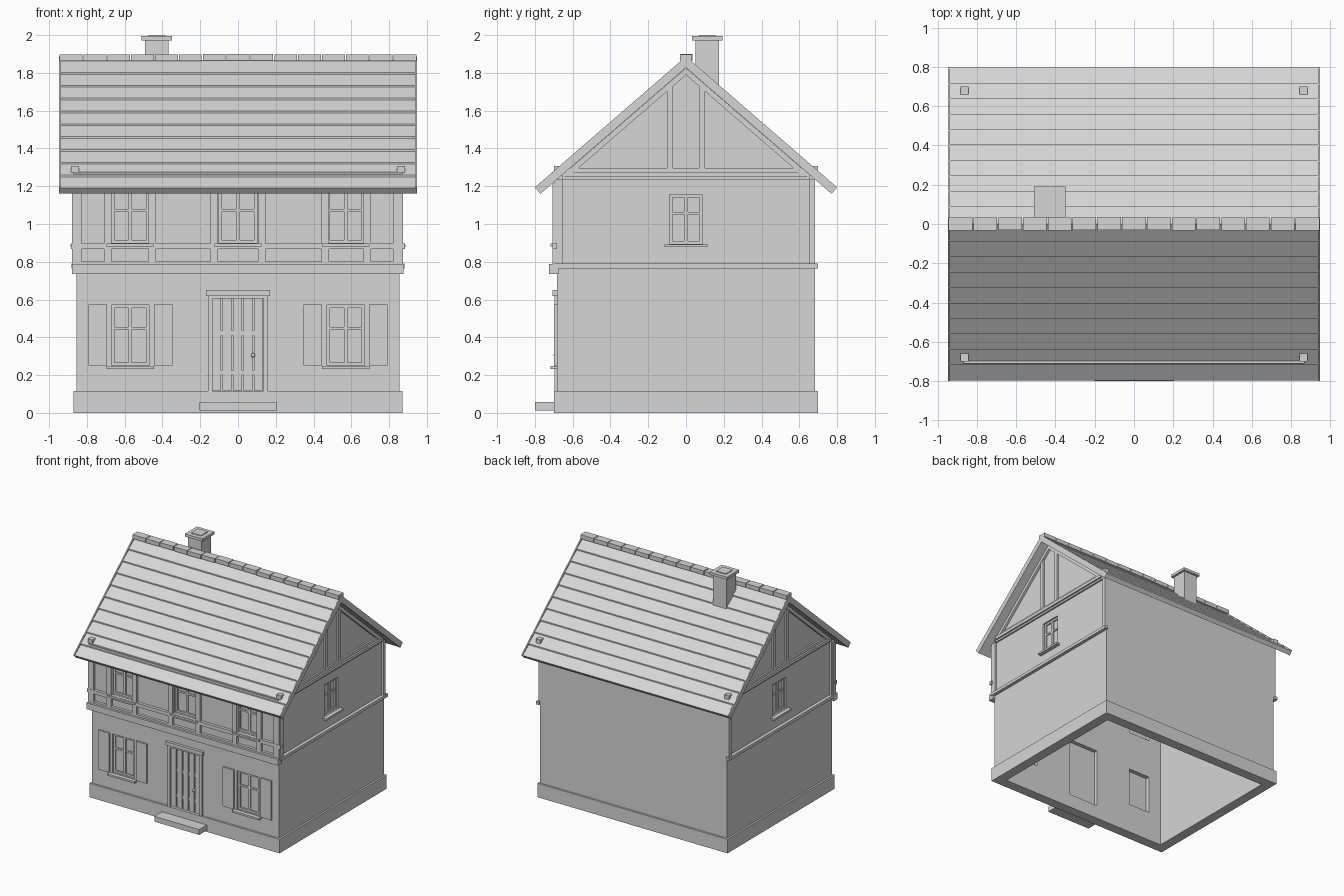
import bpy, bmesh, math, random
from mathutils import Matrix, Vector

if "Cube" in bpy.data.objects:
    bpy.data.objects.remove(bpy.data.objects["Cube"])

random.seed(4)
plaster = bpy.data.materials.new("light grey")
plaster.diffuse_color = (0.67, 0.67, 0.67, 1)
plaster.use_nodes = True
plaster.node_tree.nodes["Principled BSDF"].inputs["Base Color"].default_value = plaster.diffuse_color
WX, WY = 0.855, 0.684         # outer wall faces
SLOPE = 0.866                 # roof rise over run


def finish(name, bm):
    bmesh.ops.recalc_face_normals(bm, faces=bm.faces)
    me = bpy.data.meshes.new(name)
    bm.to_mesh(me)
    bm.free()
    me.materials.append(plaster)
    ob = bpy.data.objects.new(name, me)
    bpy.context.collection.objects.link(ob)
    return ob


def boxes(name, items):
    """One object made of axis-aligned boxes (x0, x1, y0, y1, z0, z1)."""
    bm = bmesh.new()
    for x0, x1, y0, y1, z0, z1 in items:
        m = Matrix.Translation(((x0 + x1) / 2, (y0 + y1) / 2, (z0 + z1) / 2))
        m = m @ Matrix.Diagonal((abs(x1 - x0), abs(y1 - y0), z1 - z0, 1))
        bmesh.ops.create_cube(bm, size=1, matrix=m)
    return finish(name, bm)


def prisms(name, items):
    """Profiles in the yz plane extruded from x0 to x1."""
    bm = bmesh.new()
    for pts, x0, x1 in items:
        f = bm.faces.new([bm.verts.new((x0, y, z)) for y, z in pts])
        r = bmesh.ops.extrude_face_region(bm, geom=[f])
        vs = [v for v in r["geom"] if isinstance(v, bmesh.types.BMVert)]
        bmesh.ops.translate(bm, verts=vs, vec=(x1 - x0, 0, 0))
    return finish(name, bm)


def front(u0, u1, d0, d1, z0, z1):
    return (u0, u1, -WY - d1, -WY - d0, z0, z1)


def side(s):
    def place(u0, u1, d0, d1, z0, z1):
        a, b = sorted((s * (WX + d0), s * (WX + d1)))
        return (a, b, u0, u1, z0, z1)
    return place


# hollow gabled walls, open at the bottom and closed above by the roof
def gable(wy, apex, z0):
    e = apex - SLOPE * wy
    return [(-wy, z0), (wy, z0), (wy, e), (0, apex), (-wy, e)]


T = 0.068
walls = prisms("walls", [(gable(WY, 1.828, 0.02), -WX, WX)])
cutters = [prisms("room_cutter", [(gable(WY - T, 2.0, -0.1), -WX + T, WX - T)])]

# windows: place, centre, half width, bottom, top
windows = [(front, u, 0.1, 0.25, 0.57) for u in (-0.57, 0.57)]
windows += [(front, u, 0.1, 0.9, 1.18) for u in (-0.57, 0, 0.57)]
windows += [(side(s), 0, 0.088, 0.895, 1.155) for s in (-1, 1)]
holes, frames, panes, sills = [], [], [], []
for p, u, w, a, b in windows:
    holes.append(p(u - w, u + w, -0.1, 0.1, a, b))
    f = 0.016
    h = a + (b - a) * 0.62
    frames += [p(u - w, u - w + f, -0.03, -0.014, a, b),
               p(u + w - f, u + w, -0.03, -0.014, a, b),
               p(u - w + f, u + w - f, -0.03, -0.014, a, a + f),
               p(u - w + f, u + w - f, -0.03, -0.014, b - f, b),
               p(u - 0.01, u + 0.01, -0.03, -0.016, a + f, b - f),
               p(u - w + f, u + w - f, -0.03, -0.017, h - 0.007, h + 0.007)]
    panes.append(p(u - w, u + w, -0.034, -0.026, a, b))
    sills.append(p(u - w - 0.025, u + w + 0.025, -0.01, 0.033, a - 0.018, a - 0.003))
holes.append(front(-0.14, 0.14, -0.1, 0.1, 0.115, 0.61))
boxes("window_frames", frames)
boxes("window_panes", panes)
boxes("window_sills", sills)
cutters.append(boxes("opening_cutter", holes))
for c in cutters:
    c.hide_render = True
    c.hide_viewport = True
    m = walls.modifiers.new(c.name, "BOOLEAN")
    m.operation, m.solver, m.object = "DIFFERENCE", "EXACT", c

# plinth ring around the base
PX, PY = WX - T, WY - T
boxes("plinth", [(-0.87, 0.87, -0.70, -PY, 0, 0.115), (-0.87, 0.87, PY, 0.70, 0, 0.115),
                 (-0.87, -PX, -PY, PY, 0, 0.115), (PX, 0.87, -PY, PY, 0, 0.115)])

# plank door, frame, knob and step
boxes("door_planks", [front(-0.138 + i * 0.0555, -0.138 + i * 0.0555 + 0.047, -0.025, -0.002,
                            0.118, 0.605) for i in range(5)])
boxes("door_backing", [front(-0.14, 0.14, -0.035, -0.022, 0.115, 0.61),
                       front(-0.12, 0.12, -0.024, -0.008, 0.41, 0.435),
                       front(-0.12, 0.12, -0.024, -0.008, 0.2, 0.225)])
boxes("door_frame", [front(-0.16, -0.135, -0.02, 0.012, 0.115, 0.62),
                     front(0.135, 0.16, -0.02, 0.012, 0.115, 0.62),
                     front(-0.135, 0.135, -0.02, 0.012, 0.605, 0.62),
                     front(-0.17, 0.17, -0.01, 0.022, 0.62, 0.65)])
bm = bmesh.new()
bmesh.ops.create_uvsphere(bm, u_segments=12, v_segments=8, radius=0.011,
                          matrix=Matrix.Translation((0.08, -WY - 0.006, 0.305)))
finish("door_knob", bm)
boxes("door_step", [(-0.205, 0.205, -0.80, -0.69, 0.013, 0.057)])

# shutters beside the ground floor windows
shutters = []
for u in (-0.57, 0.57):
    for a in (-0.222, 0.124):
        shutters.append(front(u + a, u + a + 0.098, 0, 0.014, 0.25, 0.575))
boxes("shutters", shutters)

# front timber frame
posts = [(-0.88, -0.828)] + [(c - 0.02, c + 0.02) for c in
         (-0.69, -0.455, -0.125, 0.125, 0.462, 0.685)] + [(0.82, 0.87)]
boxes("front_posts", [front(a, b, -0.01, 0.022, 0.785, 1.215) for a, b in posts])
boxes("front_rails", [front(-0.88, 0.87, 0, 0.022, 0.785, 0.802),
                      front(-0.885, 0.885, 0, 0.024, 0.868, 0.898),
                      front(-0.88, 0.87, 0, 0.022, 1.18, 1.215)])
boxes("floor_ledge", [front(-0.88, 0.875, -0.01, 0.04, 0.735, 0.787)])

# side timber frames
timber, rafters = [], []
for s in (-1, 1):
    p = side(s)
    timber += [p(-0.70, 0.70, 0, 0.027, 0.765, 0.79),
               p(-0.70, -0.655, 0, 0.018, 0.79, 1.235),
               p(0.655, WY, 0, 0.018, 0.79, 1.235),
               p(-0.655, 0.655, 0, 0.014, 1.235, 1.296),
               p(-0.64, 0.64, 0.014, 0.027, 1.25, 1.275)]
    for q in (-1, 1):
        y0, y1 = sorted((q * 0.07, q * 0.1))
        timber.append(p(y0, y1, 0, 0.016, 1.296, 1.725))
        rafters.append(([(0, 1.826), (q * 0.66, 1.826 - SLOPE * 0.66),
                         (q * 0.62, 1.789 - SLOPE * 0.62), (0, 1.789)],
                        s * WX, s * (WX + 0.02)))
boxes("side_timbers", timber)
prisms("gable_rafters", rafters)

# roof: stepped tile courses with slightly raised verge boards
APEX, ANG = 1.887, math.atan(SLOPE)
LEN = 0.80 / math.cos(ANG)


def slope_pt(s, t, n):
    return (s * (t * math.cos(ANG) + n * math.sin(ANG)),
            APEX - t * math.sin(ANG) + n * math.cos(ANG))


tiles, verges = [], []
N = 10
step = 0.068 / math.sin(ANG)
RISE = 0.01                   # vertical riser below each course
for s in (-1, 1):
    ends = [LEN - step * (N - 1 - k) for k in range(N)]
    start, low = 0.014 * SLOPE, -0.014
    pts = []
    for e in ends:
        pts += [slope_pt(s, start, low), slope_pt(s, e, -0.005)]
        start, low = e + RISE * math.sin(ANG), -0.005 - RISE * math.cos(ANG)
    pts += [slope_pt(s, LEN, -0.043), slope_pt(s, 0.043 * SLOPE, -0.043)]
    tiles.append((pts, -0.937, 0.937))
    board = [slope_pt(s, 0, 0), slope_pt(s, LEN, 0),
             slope_pt(s, LEN, -0.045), slope_pt(s, 0.045 * SLOPE, -0.045)]
    verges += [(board, -0.947, -0.937), (board, 0.937, 0.947)]
prisms("roof_tiles", tiles)
prisms("verge_boards", verges)

# ridge caps, slightly uneven
caps = []
w = 1.894 / 15
for i in range(15):
    x = -0.947 + i * w
    j = random.uniform(-0.002, 0.002)
    caps.append((x + 0.003, x + w - 0.003, -0.031 + j, 0.034 + j, 1.864 + j, 1.898 + j))
boxes("ridge_caps", caps)

# snow guard rail and brackets
boxes("snow_rail", [(-0.87, 0.87, -0.71, -0.686, 1.247, 1.274)])
boxes("rail_brackets", [(x - 0.021, x + 0.021, y - 0.02, y + 0.02, 1.268, 1.306)
                        for x in (-0.863, 0.863) for y in (-0.68, 0.68)])

# chimney
boxes("chimney", [(-0.493, -0.368, 0.05, 0.175, 1.66, 1.975),
                  (-0.51, -0.35, 0.033, 0.192, 1.972, 1.994),
                  (-0.475, -0.385, 0.068, 0.157, 1.99, 2.0)])
